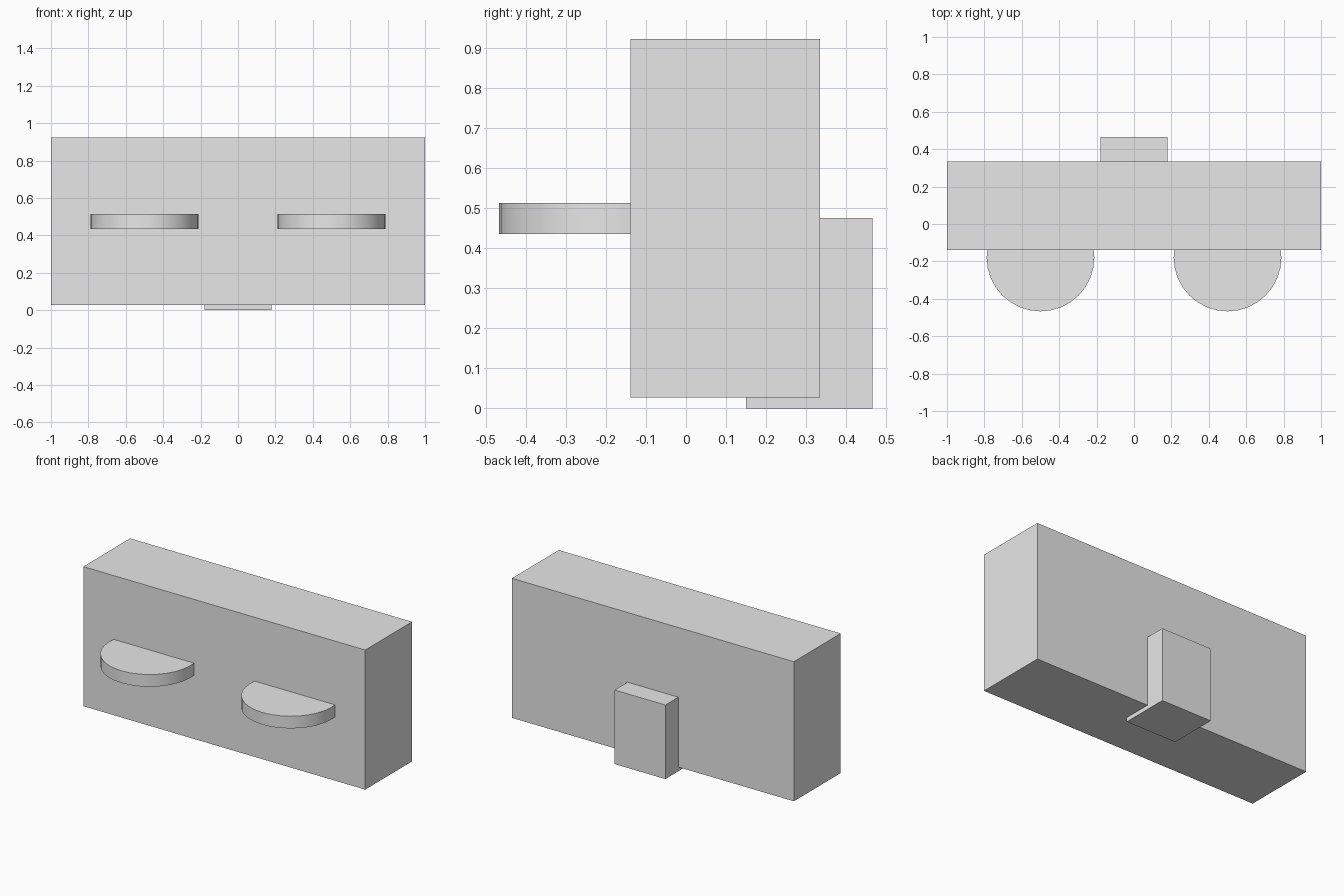
import bpy

cube = bpy.data.objects.get("Cube")
if cube:
    bpy.data.objects.remove(cube, do_unlink=True)

# Single plain grey
grey = bpy.data.materials.new("light_grey")
grey.use_nodes = True
colour = (0.8, 0.8, 0.8, 1.0)
grey.diffuse_color = colour
grey.node_tree.nodes["Principled BSDF"].inputs["Base Color"].default_value = colour


def box(name, lo, hi):
    """Box between two opposite corners."""
    centre = [(a + b) / 2 for a, b in zip(lo, hi)]
    bpy.ops.mesh.primitive_cube_add(size=1, location=centre)
    obj = bpy.context.object
    obj.name = name
    obj.scale = [b - a for a, b in zip(lo, hi)]
    bpy.ops.object.transform_apply(location=False, rotation=False, scale=True)
    obj.data.materials.append(grey)
    return obj


def disc(name, x, y, radius, z0, z1):
    """Flat round plate partly sunk into the body."""
    bpy.ops.mesh.primitive_cylinder_add(vertices=32, radius=radius, depth=z1 - z0,
                                        location=(x, y, (z0 + z1) / 2))
    obj = bpy.context.object
    obj.name = name
    obj.data.materials.append(grey)
    bpy.ops.object.shade_smooth_by_angle()
    return obj


# Main slab
box("body", (-1, -0.139, 0.027), (1, 0.335, 0.922))

# Block at the back, reaching slightly below the body
box("back_block", (-0.18, 0.15, 0), (0.18, 0.466, 0.475))

# Round plates on the front
for side, x in (("left", 0.5), ("right", -0.5)):
    disc(side + "_front_disc", x, -0.179, 0.288, 0.435, 0.513)
